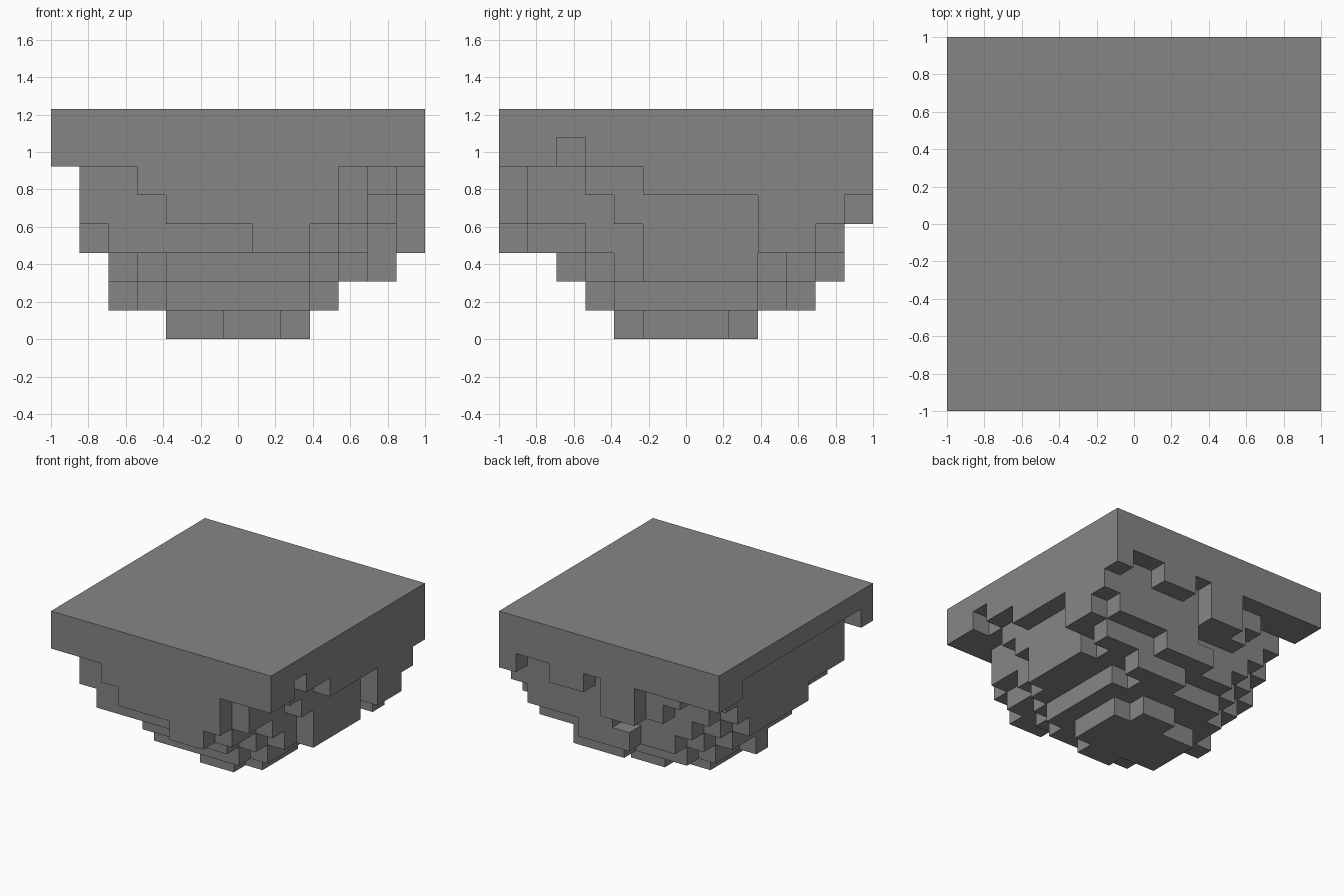
import bpy, bmesh
from mathutils import Vector

cube = bpy.data.objects.get("Cube")
if cube:
    bpy.data.objects.remove(cube, do_unlink=True)

GRID = 13
CELL = 2 / GRID
cells = set()


def block(levels, across, deep):
    """Fill grid cells over inclusive ranges: levels in z, across in x, deep in y."""
    for z in range(levels[0], levels[-1] + 1):
        for x in range(across[0], across[-1] + 1):
            for y in range(deep[0], deep[-1] + 1):
                cells.add((x, y, z))


# Flat ground slab with an uneven rim underneath
block([7], (0, 12), (0, 12))
rim = [6]
block(rim, (1, 11), (0, 12))
block(rim, [0], [0])
block(rim, [0], (11, 12))
block(rim, [12], (0, 1))
block(rim, [12], (3, 12))

# Upper rock: shared core of two levels, then the extra stones of each
upper = (4, 5)
block(upper, (4, 9), [0])
block(upper, (1, 10), (1, 9))
block(upper, (2, 10), [10])
block(upper, (4, 10), [11])
block(upper, [11], (4, 11))
block(upper, [12], (9, 11))
block(upper, (5, 6), [12])
high = [5]
block(high, [3], [0])
block(high, [1], [10])
block(high, [3], [11])
block(high, [11], [3])
block(high, [12], (5, 12))
block(high, (8, 9), [12])

# Middle rock
middle = [3]
block(middle, (7, 8), [0])
block(middle, (2, 9), (1, 9))
block(middle, [1], (4, 8))
block(middle, [10], (3, 11))
block(middle, [11], (5, 11))
block(middle, [12], (9, 10))
block(middle, (3, 9), [10])
block(middle, (7, 9), [11])

# Lower rock
lower = [2]
block(lower, (4, 8), (2, 10))
block(lower, (3, 9), (3, 9))
block(lower, [2], (4, 8))
block(lower, (9, 10), (4, 10))
block(lower, [11], (5, 8))
block(lower, [11], [10])
block(lower, (6, 8), [11])

# Root of the rock
root = [1]
block(root, (4, 8), (3, 9))
block(root, [9], (4, 8))
block(root, [3], (5, 8))
block(root, [2], [6])
block(root, (7, 9), [10])

# Bottom tip
tip = [0]
block(tip, (4, 8), (5, 7))
block(tip, (6, 7), (4, 8))


def rock_mesh(name):
    """Skin the filled cells with their exposed sides only."""
    bm = bmesh.new()
    for cell in sorted(cells):
        for axis in range(3):
            for sign in (-1, 1):
                near = list(cell)
                near[axis] += sign
                if tuple(near) in cells:
                    continue
                normal, u = Vector(), Vector()
                normal[axis] = sign / 2
                u[(axis + 1) % 3] = 1 / 2
                v = normal.cross(u) * 2
                mid = Vector(cell) + Vector((0.5, 0.5, 0.5)) + normal
                corners = (mid - u - v, mid + u - v, mid + u + v, mid - u + v)
                shift = Vector((1, 1, 0))
                bm.faces.new([bm.verts.new(c * CELL - shift) for c in corners])
    bmesh.ops.remove_doubles(bm, verts=bm.verts, dist=CELL / 100)
    bmesh.ops.recalc_face_normals(bm, faces=bm.faces)
    mesh = bpy.data.meshes.new(name)
    bm.to_mesh(mesh)
    bm.free()
    return mesh


# Plain grey stone
stone = bpy.data.materials.new("grey_stone")
stone.use_nodes = True
grey = (0.24, 0.24, 0.24, 1)
stone.diffuse_color = grey
stone.node_tree.nodes["Principled BSDF"].inputs["Base Color"].default_value = grey

island = bpy.data.objects.new("floating_rock", rock_mesh("floating_rock"))
island.data.materials.append(stone)
bpy.context.collection.objects.link(island)
